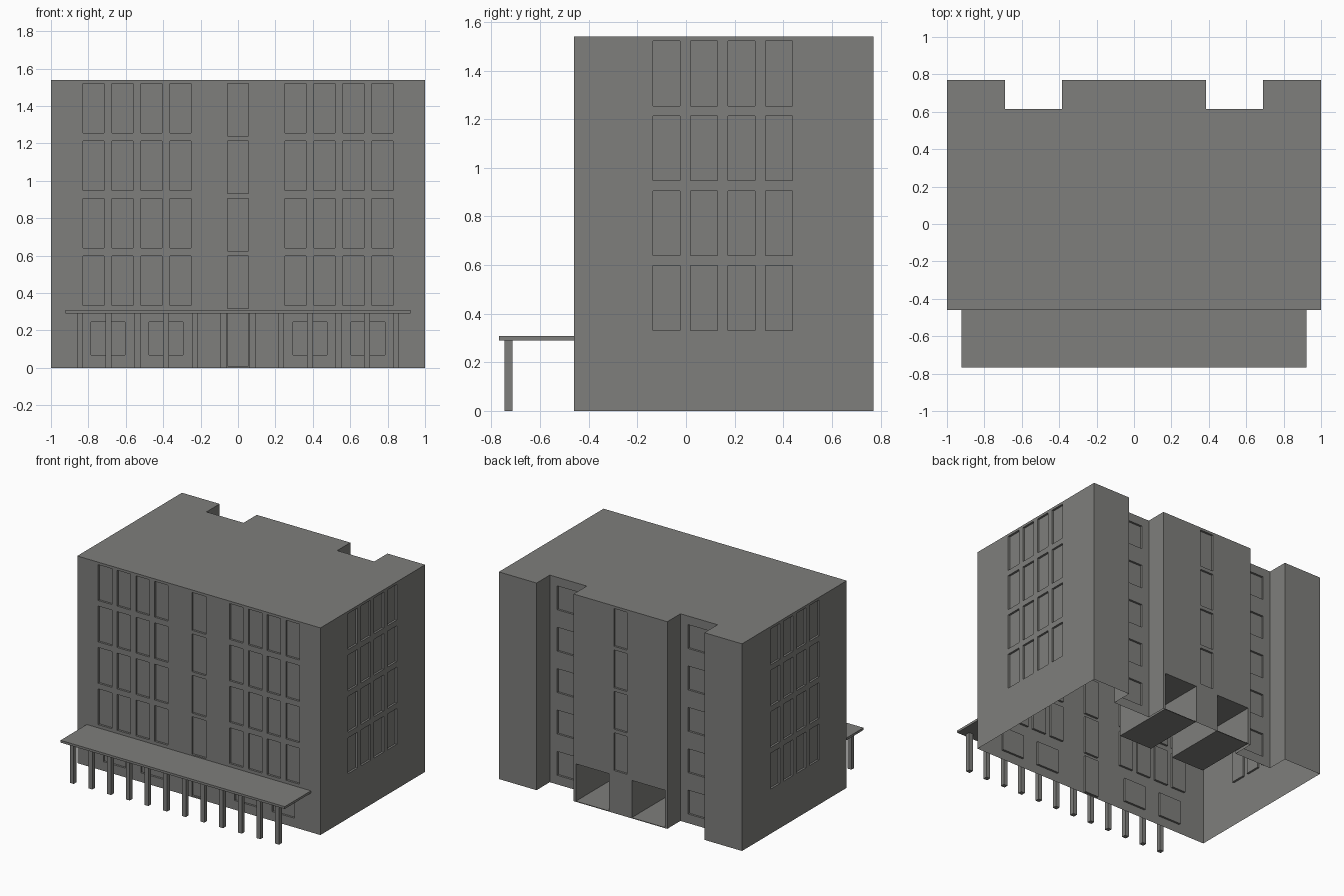
import bpy, bmesh
from mathutils import Vector

if "Cube" in bpy.data.objects:
    bpy.data.objects.remove(bpy.data.objects["Cube"])

grey = bpy.data.materials.new("concrete grey")
grey.diffuse_color = (0.21, 0.21, 0.20, 1)
grey.use_nodes = True
grey.node_tree.nodes["Principled BSDF"].inputs["Base Color"].default_value = grey.diffuse_color

W, FRONT, BACK, H = 1.0, -0.46, 0.77, 1.54
NOTCH_Y, NOTCH_IN, NOTCH_OUT = 0.615, 0.385, 0.69
STOREY, RECESS = 0.3077, 0.015


def add_box(bm, x0, x1, y0, y1, z0, z1):
    verts = bmesh.ops.create_cube(bm, size=1)["verts"]
    for v in verts:
        v.co = Vector(((x0 + x1) / 2 + v.co.x * (x1 - x0),
                       (y0 + y1) / 2 + v.co.y * (y1 - y0),
                       (z0 + z1) / 2 + v.co.z * (z1 - z0)))


def make_object(name, bm):
    bmesh.ops.recalc_face_normals(bm, faces=bm.faces)
    mesh = bpy.data.meshes.new(name)
    bm.to_mesh(mesh)
    bm.free()
    mesh.materials.append(grey)
    ob = bpy.data.objects.new(name, mesh)
    bpy.context.collection.objects.link(ob)
    return ob


# Building block: plan profile with two rear notches, raised to the roof
half = [(W, FRONT), (W, BACK), (NOTCH_OUT, BACK), (NOTCH_OUT, NOTCH_Y),
        (NOTCH_IN, NOTCH_Y), (NOTCH_IN, BACK)]
plan = half + [(-x, y) for x, y in reversed(half)]
bm = bmesh.new()
base = bm.faces.new([bm.verts.new((x, y, 0)) for x, y in plan])
top = bmesh.ops.extrude_face_region(bm, geom=[base], use_keep_orig=True)["geom"]
bmesh.ops.translate(bm, vec=(0, 0, H),
                    verts=[g for g in top if isinstance(g, bmesh.types.BMVert)])
building = make_object("building", bm)

# Cutters for all recessed windows, the door and the rear alcoves
cut = bmesh.new()
P = 0.1   # how far the cutters stick out
for s in (-1, 1):
    def span(a, b):
        return sorted((s * a, s * b))
    for floor in range(1, 5):
        z0 = 0.332 + (floor - 1) * STOREY
        z1 = z0 + 0.266
        for i in range(4):
            # tall front windows
            x = 0.252 + i * 0.1545
            add_box(cut, *span(x, x + 0.112), FRONT - P, FRONT + RECESS, z0, z1)
            # tall side windows
            y = -0.136 + i * 0.154
            add_box(cut, *span(W - RECESS, W + P), y, y + 0.112, z0, z1)
    # wide ground floor windows
    for x in (0.295, 0.603):
        add_box(cut, *span(x, x + 0.182), FRONT - P, FRONT + RECESS, 0.068, 0.245)
    # wide windows in the notches
    for floor in range(5):
        z = 0.068 + floor * STOREY
        add_box(cut, *span(0.447, 0.629), NOTCH_Y - RECESS, NOTCH_Y + P, z, z + 0.177)
    # open alcoves at the back
    add_box(cut, *span(0.093, 0.366), 0.29, BACK + P, 0.005, 0.282)
# middle column: door and windows at the front, windows at the back
for floor in range(5):
    z = 0.009 + floor * STOREY
    add_box(cut, -0.057, 0.057, FRONT - P, FRONT + RECESS, z, z + 0.281)
    if floor:
        add_box(cut, -0.055, 0.055, BACK - RECESS, BACK + P, z, z + 0.281)
cutter = make_object("window_cutter", cut)
cutter.hide_render = True

mod = building.modifiers.new("windows", "BOOLEAN")
mod.operation, mod.solver, mod.object = "DIFFERENCE", "EXACT", cutter
bpy.context.view_layer.objects.active = building
bpy.ops.object.modifier_apply(modifier=mod.name)
bpy.data.objects.remove(cutter)

# The underside of the building is open
bm = bmesh.new()
bm.from_mesh(building.data)
under = [f for f in bm.faces if all(v.co.z < 0.001 for v in f.verts)]
bmesh.ops.delete(bm, geom=under, context="FACES")
bm.to_mesh(building.data)
bm.free()

# Canopy slab along the front
bm = bmesh.new()
add_box(bm, -0.922, 0.922, -0.768, FRONT, 0.291, 0.308)
make_object("canopy", bm)

# Row of canopy posts
bm = bmesh.new()
for i in range(12):
    x = -0.845 + i * 0.1536
    add_box(bm, x - 0.016, x + 0.016, -0.746, -0.714, 0, 0.291)
make_object("canopy_posts", bm)
